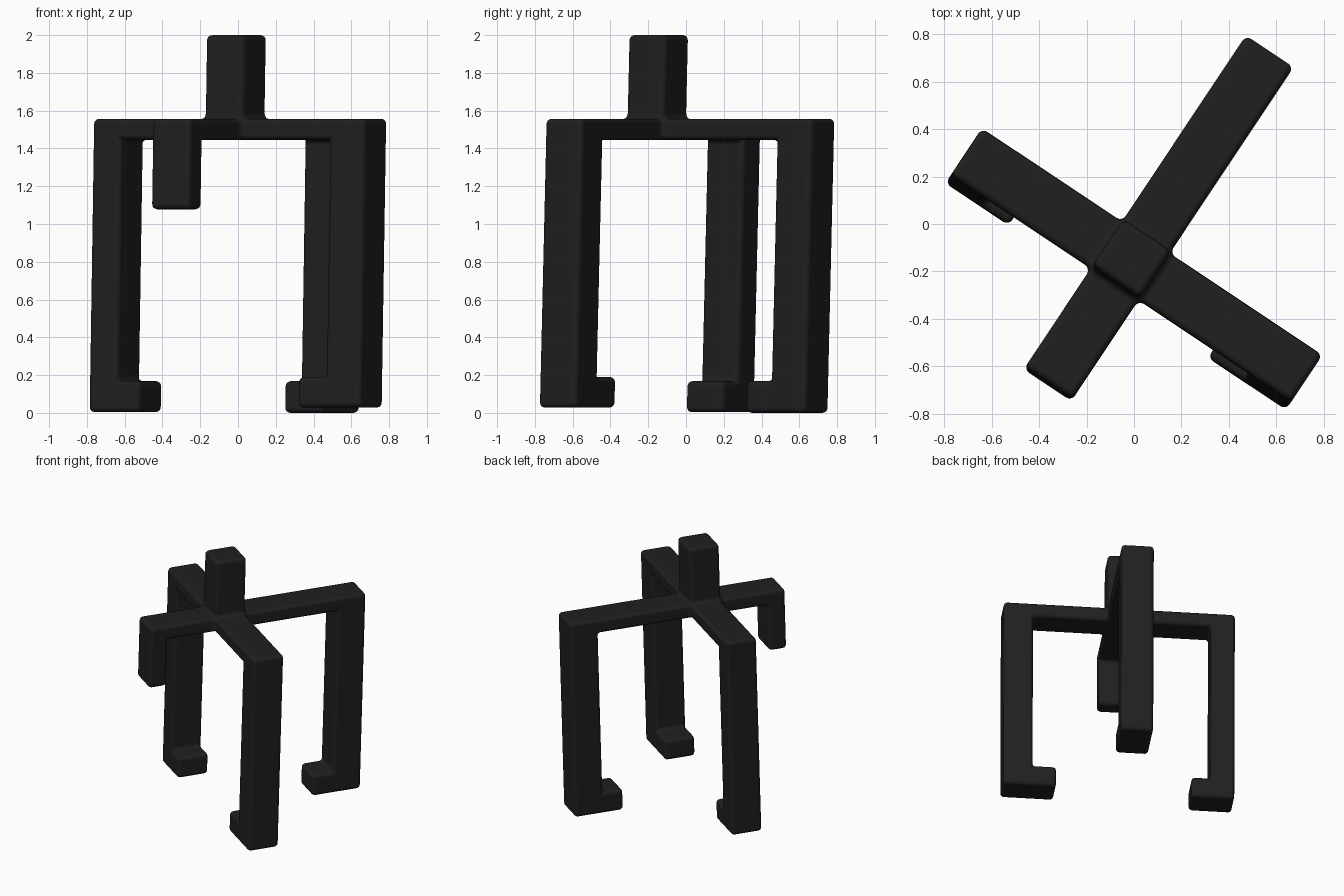
import bpy, bmesh, math
from mathutils import Matrix, Vector

if "Cube" in bpy.data.objects:
    bpy.data.objects.remove(bpy.data.objects["Cube"])

mat = bpy.data.materials.new("matte_black")
mat.diffuse_color = (0.014, 0.014, 0.014, 1)
mat.use_nodes = True
mat.node_tree.nodes["Principled BSDF"].inputs["Base Color"].default_value = mat.diffuse_color

bm = bmesh.new()


def grow(face, axis, value):
    """Extrude a face until it lies at value on the given axis."""
    f = bmesh.ops.extrude_discrete_faces(bm, faces=[face])["faces"][0]
    for v in f.verts:
        v.co[axis] = value
    bm.normal_update()
    return f


def side(face, direction):
    """Neighbouring face that looks most along direction."""
    near = [g for e in face.edges for g in e.link_faces if g != face]
    return max(near, key=lambda g: g.normal.dot(direction))


def hub_face(direction):
    return max(bm.faces, key=lambda g: (g.normal.dot(direction) > 0.99,
                                        g.calc_center_median().dot(direction)))


# Hub block where the arms cross
lo, hi = Vector((-0.048, -0.257, 1.445)), Vector((0.194, -0.02, 1.557))
bmesh.ops.create_cube(bm, size=1, matrix=Matrix.Translation((lo + hi) / 2)
                      @ Matrix.Diagonal((*(hi - lo), 1)))
bm.normal_update()
X, Y, Z = Vector((1, 0, 0)), Vector((0, 1, 0)), Vector((0, 0, 1))
starts = {d: hub_face(v) for d, v in
          {"right": X, "left": -X, "back": Y, "front": -Y, "top": Z}.items()}

# Stem on top
grow(starts["top"], 2, 2.0)

# Arms, each with a hanging leg and (except the short one) an inward foot:
# axis, outward direction, leg inner, leg outer, foot top, leg bottom, foot end
limbs = {
    "right": (0, X, 0.748, 0.968, 0.19, 0.028, 0.572),
    "left": (0, -X, -0.578, -0.758, 0.168, 0.004, -0.437),
    "back": (1, Y, 0.70, 0.923, 0.168, 0.0, 0.545),
    "front": (1, -Y, -0.618, -0.757, None, 1.078, None),
}
for name, (axis, out, inner, outer, foot_top, bottom, foot_end) in limbs.items():
    tip = grow(grow(starts[name], axis, inner), axis, outer)
    leg = side(tip, -Z)
    if foot_top is None:
        grow(leg, 2, bottom)
    else:
        leg = grow(grow(leg, 2, foot_top), 2, bottom)
        grow(side(leg, -out), axis, foot_end)

# Slight lean of the verticals, then turn the frame about z
turn = Matrix.Rotation(math.radians(-33.65), 4, "Z")
for v in bm.verts:
    v.co.y += 0.028 * (v.co.z - 1.5)
bm.transform(turn)
bmesh.ops.recalc_face_normals(bm, faces=bm.faces)

mesh = bpy.data.meshes.new("four_arm_frame")
bm.to_mesh(mesh)
bm.free()
mesh.materials.append(mat)
for p in mesh.polygons:
    p.use_smooth = True
frame = bpy.data.objects.new("four_arm_frame", mesh)
bpy.context.collection.objects.link(frame)

# Soft rounded edges and inner corners
bev = frame.modifiers.new("rounding", "BEVEL")
bev.width = 0.028
bev.segments = 4
bev.limit_method = "ANGLE"
bev.angle_limit = math.radians(30)
bev.harden_normals = True
